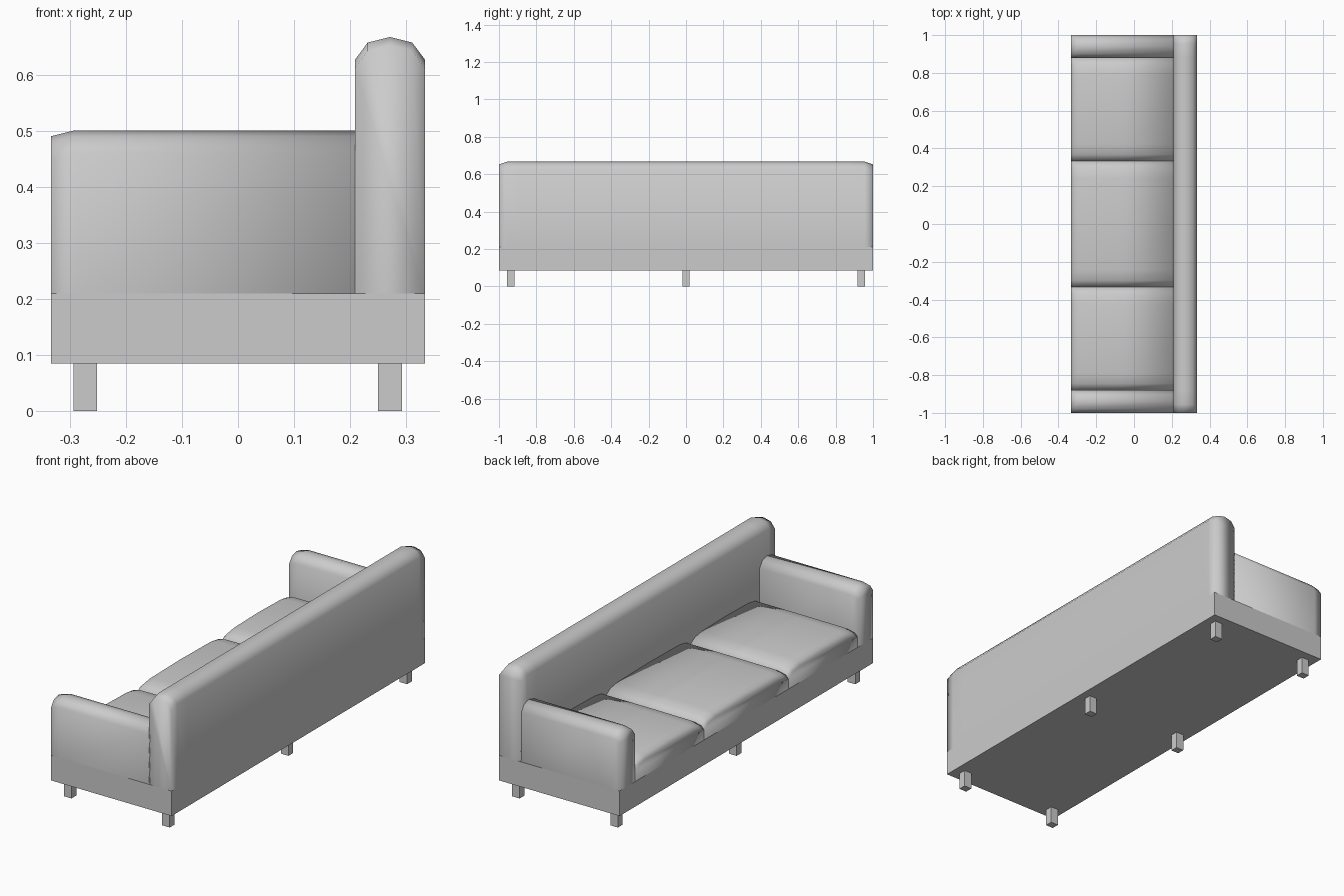
import bpy, bmesh
from mathutils import Vector

if "Cube" in bpy.data.objects:
    bpy.data.objects.remove(bpy.data.objects["Cube"])


def make_object(name, bm, smooth):
    bmesh.ops.recalc_face_normals(bm, faces=bm.faces)
    for f in bm.faces:
        f.smooth = smooth
    me = bpy.data.meshes.new(name)
    bm.to_mesh(me)
    bm.free()
    ob = bpy.data.objects.new(name, me)
    bpy.context.collection.objects.link(ob)
    return ob


def box(name, lo, hi):
    bm = bmesh.new()
    bmesh.ops.create_cube(bm, size=1)
    lo, hi = Vector(lo), Vector(hi)
    for v in bm.verts:
        v.co = Vector([(lo[i] + hi[i]) / 2 + v.co[i] * (hi[i] - lo[i]) for i in range(3)])
    return make_object(name, bm, False)


def loft(name, profile, stations, along):
    """Sweep an open (u, z) profile; stations are (position, drop of the upper points)."""
    bm = bmesh.new()
    floor = min(z for u, z in profile)
    rings = []
    for t, drop in stations:
        ring = []
        for u, z in profile:
            h = z - drop if z > floor + 0.001 else z
            ring.append(bm.verts.new((t, u, h) if along == 'X' else (u, t, h)))
        rings.append(ring)
    for a, b in zip(rings, rings[1:]):
        for i in range(len(profile) - 1):
            bm.faces.new((a[i], a[i + 1], b[i + 1], b[i]))
    bm.faces.new(rings[0])
    bm.faces.new(rings[-1])
    return make_object(name, bm, True)


def padded(u0, u1, top):
    """Upright slab section with a softly rounded top."""
    w = u1 - u0
    return [(u0, 0.21), (u0, top - 0.04), (u0 + w * 0.18, top - 0.01),
            (u0 + w * 0.5, top), (u1 - w * 0.18, top - 0.01), (u1, top - 0.04), (u1, 0.21)]


# Plinth
box("base", (-0.333, -1, 0.085), (0.333, 1, 0.21))

# Six square legs
for x in (-0.272, 0.271):
    for y in (-0.937, 0, 0.937):
        box("leg", (x - 0.021, y - 0.019, 0), (x + 0.021, y + 0.019, 0.085))

# Backrest along the whole length
loft("backrest", padded(0.209, 0.333, 0.667),
     [(-1, 0.015), (-0.955, 0), (-0.88, 0), (0.88, 0), (0.955, 0), (1, 0.015)], 'Y')

# Armrests
for s in (-1, 1):
    y0, y1 = sorted((s * 0.88, s))
    loft("armrest", padded(y0, y1, 0.5), [(-0.333, 0.01), (-0.293, 0), (0.215, 0)], 'X')

# Three seat cushions with crowned tops
edges = (-0.88, -0.333, 0.333, 0.88)
for a, b in zip(edges, edges[1:]):
    section = [(a, 0.21), (a, 0.288), (a + 0.035, 0.31), (a + 0.09, 0.319), ((a + b) / 2, 0.323),
               (b - 0.09, 0.319), (b - 0.035, 0.31), (b, 0.288), (b, 0.21)]
    loft("seat_cushion", section,
         [(-0.333, 0.028), (-0.318, 0.011), (-0.28, 0.002), (-0.06, 0), (0.212, 0)], 'X')
